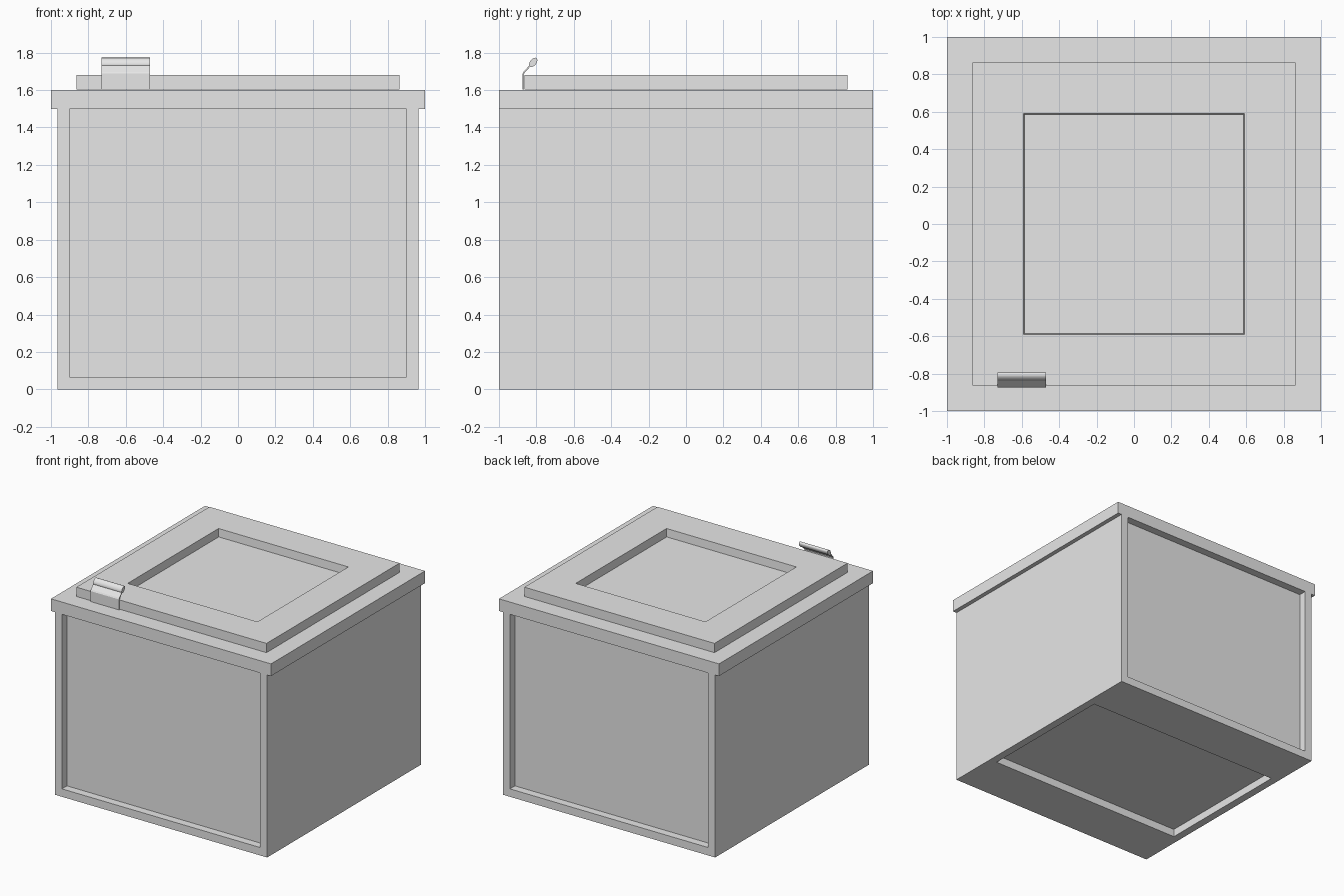
import bpy
import bmesh
import math
from mathutils import Vector

old = bpy.data.objects.get("Cube")
if old:
    bpy.data.objects.remove(old, do_unlink=True)

grey = bpy.data.materials.new("plain grey")
grey.use_nodes = True
grey.diffuse_color = (0.8, 0.8, 0.8, 1)
grey.node_tree.nodes["Principled BSDF"].inputs["Base Color"].default_value = (0.8, 0.8, 0.8, 1)


def finish(name, bm):
    bmesh.ops.recalc_face_normals(bm, faces=bm.faces)
    mesh = bpy.data.meshes.new(name)
    bm.to_mesh(mesh)
    bm.free()
    mesh.materials.append(grey)
    obj = bpy.data.objects.new(name, mesh)
    bpy.context.collection.objects.link(obj)
    return obj


def box(lo, hi):
    """Box between two opposite corners."""
    bm = bmesh.new()
    bmesh.ops.create_cube(bm, size=1)
    lo, hi = Vector(lo), Vector(hi)
    for v in bm.verts:
        v.co = Vector([(lo[i] + hi[i]) / 2 + v.co[i] * (hi[i] - lo[i]) for i in range(3)])
    bm.normal_update()
    return bm


def recess(bm, normal, lo, hi, depth, taper=0.0):
    """Sink a rectangular panel into the face that looks along normal."""
    normal = Vector(normal)
    bm.normal_update()
    face = max(bm.faces, key=lambda f: f.normal.dot(normal) * 100 + f.calc_center_median().dot(normal))
    axis = max(range(3), key=lambda i: abs(normal[i]))
    level = face.calc_center_median()[axis]
    for sink, shrink in ((0, 0), (depth, taper)):
        bmesh.ops.inset_individual(bm, faces=[face], thickness=0.005)
        centre = face.calc_center_median()
        for v in face.verts:
            for i in range(3):
                if i == axis:
                    v.co[i] = level - normal[i] * sink
                else:
                    v.co[i] = hi[i] - shrink if v.co[i] > centre[i] else lo[i] + shrink


# Body with sunken front, back and underside panels
body = box((-0.965, -1, 0), (0.965, 1, 1.5))
for side in (-1, 1):
    recess(body, (0, side, 0), (-0.9, 0, 0.065), (0.9, 0, 1.499), 0.065)
recess(body, (0, 0, -1), (-0.9, -0.59, 0), (0.9, 0.59, 0), 0.064)
finish("body", body)

# Overhanging top rim
finish("top_rim", box((-1, -1, 1.5), (1, 1, 1.6)))

# Raised lid with a square sunken panel
lid = box((-0.864, -0.864, 1.604), (0.864, 0.864, 1.68))
recess(lid, (0, 0, 1), (-0.59, -0.59, 0), (0.59, 0.59, 0), 0.066, 0.005)
finish("lid", lid)


def extrude_x(name, points, x0, x1):
    """Extrude a y-z outline along x."""
    bm = bmesh.new()
    face = bm.faces.new([bm.verts.new((x0, y, z)) for y, z in points])
    new = bmesh.ops.extrude_face_region(bm, geom=[face])["geom"]
    bmesh.ops.translate(bm, vec=(x1 - x0, 0, 0),
                        verts=[g for g in new if isinstance(g, bmesh.types.BMVert)])
    return finish(name, bm)


def smooth(obj):
    bpy.ops.object.select_all(action='DESELECT')
    obj.select_set(True)
    bpy.context.view_layer.objects.active = obj
    bpy.ops.object.shade_smooth_by_angle(angle=math.radians(40))


# Bent latch plate on the front edge of the lid
extrude_x("latch_plate", [(-0.874, 1.602), (-0.874, 1.688), (-0.868, 1.698), (-0.832, 1.738),
                          (-0.826, 1.733), (-0.861, 1.694), (-0.866, 1.686), (-0.866, 1.602)],
          -0.73, -0.47)

# Oval grip along the top of the latch
tilt = math.radians(52)
oval = []
for k in range(16):
    a = 2 * math.pi * k / 16
    u, w = 0.029 * math.cos(a), 0.017 * math.sin(a)
    oval.append((-0.817 + u * math.cos(tilt) - w * math.sin(tilt),
                 1.748 + u * math.sin(tilt) + w * math.cos(tilt)))
smooth(extrude_x("latch_grip", oval, -0.73, -0.47))
